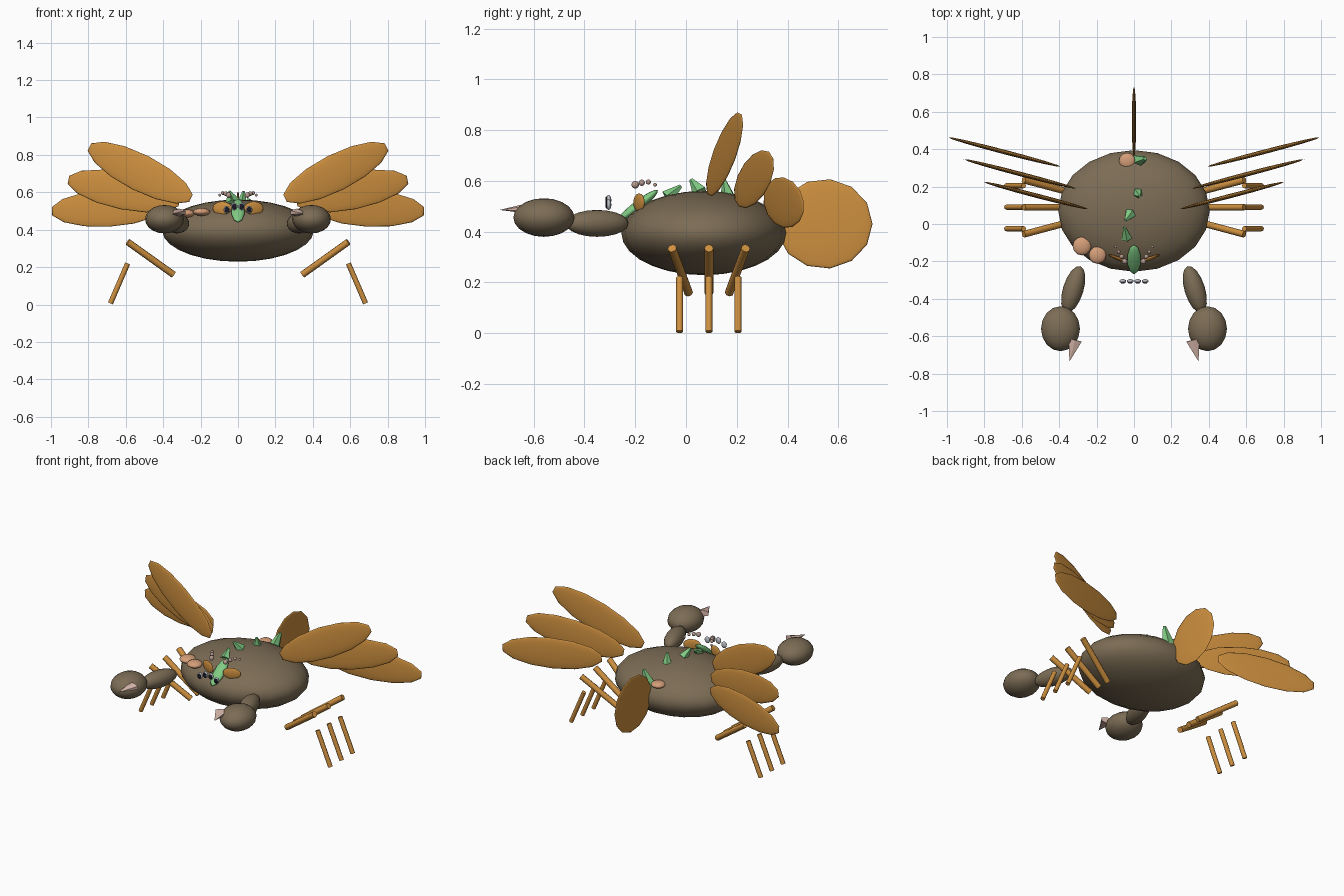
import bpy
from math import radians, pi
from mathutils import Vector

old = bpy.data.objects.get("Cube")
if old:
    bpy.data.objects.remove(old, do_unlink=True)


def material(name, rgb):
    m = bpy.data.materials.new(name)
    m.use_nodes = True
    m.diffuse_color = (*rgb, 1)
    m.node_tree.nodes["Principled BSDF"].inputs["Base Color"].default_value = (*rgb, 1)
    return m


BROWN = material("shell brown", (0.20, 0.15, 0.09))
AMBER = material("amber", (0.62, 0.28, 0.05))
GREEN = material("leaf green", (0.22, 0.60, 0.23))
PEACH = material("peach", (0.66, 0.34, 0.19))
PINK = material("pale pink", (0.68, 0.47, 0.40))
ROSE = material("dusty rose", (0.48, 0.33, 0.28))
GREY = material("eye grey", (0.50, 0.52, 0.56))
BLACK = material("pupil black", (0.01, 0.01, 0.02))


def finish(name, mat, smooth):
    ob = bpy.context.object
    ob.name = name
    ob.data.materials.append(mat)
    if smooth:
        bpy.ops.object.shade_smooth_by_angle(angle=radians(smooth))
    return ob


def ball(name, mat, loc, radii, rot=(0, 0, 0), segs=16, rings=10, smooth=40):
    """Ellipsoid whose poles lie on its local z axis."""
    bpy.ops.mesh.primitive_uv_sphere_add(segments=segs, ring_count=rings, radius=1,
                                         location=loc, rotation=rot)
    bpy.context.object.scale = radii
    return finish(name, mat, smooth)


def spike(name, mat, base, tip, r0, r1=0.0, sides=6, flat=1.0, smooth=0):
    """Cone or rod between two points; flat squeezes it on one axis."""
    a, b = Vector(base), Vector(tip)
    d = b - a
    bpy.ops.mesh.primitive_cone_add(vertices=sides, radius1=r0, radius2=r1,
                                    depth=d.length, location=(a + b) / 2)
    ob = bpy.context.object
    ob.rotation_euler = d.to_track_quat("Z", "Y").to_euler()
    ob.scale = (1, flat, 1)
    return finish(name, mat, smooth)


# Body
ball("body", BROWN, (0, 0.07, 0.395), (0.405, 0.325, 0.166), segs=20, rings=14)

# Tail fan: upright disc
ball("tail_fan", AMBER, (0, 0.545, 0.431), (0.177, 0.19, 0.012),
     rot=(0, pi / 2, 0), segs=13, rings=8)

for side, s in (("left", 1), ("right", -1)):
    # Arms and claws
    ball(side + "_arm", BROWN, (s * 0.325, -0.35, 0.433), (0.055, 0.13, 0.053),
         rot=(0, 0, s * radians(17)))
    ball(side + "_claw", BROWN, (s * 0.393, -0.56, 0.456), (0.104, 0.12, 0.076))
    spike(side + "_claw_tip", PINK, (s * 0.315, -0.62, 0.492),
          (s * 0.345, -0.735, 0.486), 0.042, flat=0.5)

    # Fanned wings: upright discs swept backward
    fan = ((0.523, 0.152, 0.705, 26), (0.61, 0.268, 0.607, 11), (0.693, 0.385, 0.515, -3))
    for i, (x, y, z, tilt) in enumerate(fan):
        ob = ball(f"{side}_wing_{i + 1}", AMBER, (s * x, y, z), (0.32, 0.099, 0.012),
                  segs=14, rings=8)
        # Lift the disc upright, tilt it in its plane, then sweep it
        ob.rotation_euler = (pi / 2, -s * radians(tilt), s * radians(14.6))

    # Jointed legs
    for i, k in enumerate((-1, 0, 1)):
        y = 0.09
        spike(f"{side}_upper_leg_{i + 1}", AMBER, (s * 0.345, y + k * 0.08, 0.16),
              (s * 0.59, y + k * 0.145, 0.335), 0.018, 0.018, sides=8, smooth=50)
        spike(f"{side}_lower_leg_{i + 1}", AMBER, (s * 0.59, y + k * 0.115, 0.22),
              (s * 0.682, y + k * 0.115, 0.006), 0.014, 0.014, sides=8, smooth=50)

    # Cheek fins
    ball(side + "_cheek_fin", AMBER, (s * 0.085, -0.185, 0.515), (0.055, 0.01, 0.036),
         rot=(0, 0, s * radians(22)), segs=12, rings=8)

    # Beaded antennae
    for i in range(4):
        ball(f"{side}_antenna_bead_{i + 1}", ROSE,
             (s * (0.05 + 0.016 * i), -0.2 + 0.026 * i, (0.585, 0.593, 0.596, 0.585)[i]),
             [0.015 - 0.0025 * i] * 3, segs=10, rings=6)

    # Two eyes with pupils
    for i, (x, z) in enumerate(((0.02, 0.524), (0.06, 0.507))):
        ball(f"{side}_eye_{i + 1}", GREY, (s * x, -0.305, z), (0.018, 0.011, 0.021),
             segs=10, rings=8)
        ball(f"{side}_pupil_{i + 1}", BLACK, (s * x, -0.313, z), (0.014, 0.005, 0.016),
             segs=10, rings=8)

# Head leaf
ball("head_leaf", GREEN, (0, -0.19, 0.502), (0.037, 0.1, 0.02),
     rot=(radians(38), 0, 0), segs=10, rings=8)

# Crystals along the back
crystals = (
    ((-0.04, -0.075, 0.535), (-0.05, -0.02, 0.58), 0.03),
    ((-0.02, 0.055, 0.555), (-0.045, 0.02, 0.605), 0.032),
    ((0.02, 0.165, 0.54), (0.03, 0.15, 0.605), 0.03),
    ((0.02, 0.335, 0.46), (0.06, 0.35, 0.565), 0.04),
)
for i, (base, tip, r) in enumerate(crystals):
    spike(f"back_crystal_{i + 1}", GREEN, base, tip, r, r * 0.25, sides=5)

# Rounded shell growths
growths = ((-0.278, -0.118, 0.487, 0.05), (-0.195, -0.166, 0.495, 0.047),
           (-0.037, 0.337, 0.49, 0.044))
for i, (x, y, z, r) in enumerate(growths):
    ball(f"shell_growth_{i + 1}", PEACH, (x, y, z), (r, r, r * 0.45), segs=12, rings=8)
